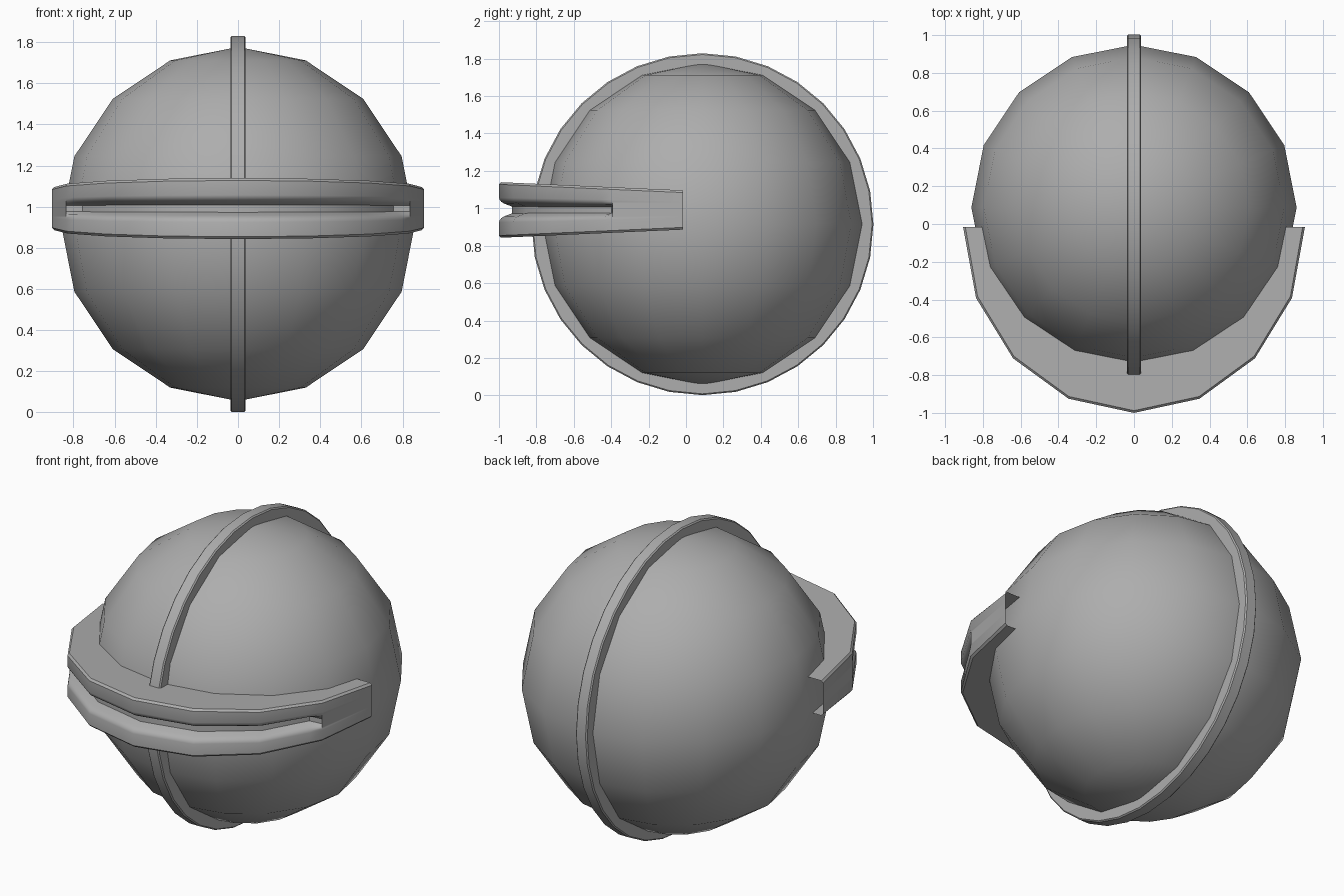
import bpy, bmesh, math

if "Cube" in bpy.data.objects:
    bpy.data.objects.remove(bpy.data.objects["Cube"])

CY, CZ = 0.088, 0.915          # centre of the ball

grey = bpy.data.materials.new("dark_grey")
grey.diffuse_color = (0.42, 0.42, 0.42, 1)
grey.use_nodes = True
grey.node_tree.nodes["Principled BSDF"].inputs["Base Color"].default_value = grey.diffuse_color


def finish(obj, angle=30):
    obj.data.materials.append(grey)
    bpy.ops.object.select_all(action='DESELECT')
    obj.select_set(True)
    bpy.context.view_layer.objects.active = obj
    bpy.ops.object.shade_smooth_by_angle(angle=math.radians(angle))


# Low-poly ball
bpy.ops.mesh.primitive_uv_sphere_add(segments=16, ring_count=8, radius=0.861,
                                     location=(0, CY, CZ + 0.001))
ball = bpy.context.object
ball.name = "ball"
finish(ball, 60)

# Thin upright rib running round the ball
bpy.ops.mesh.primitive_cylinder_add(vertices=32, radius=0.914, depth=0.075,
                                    location=(0, CY, CZ), rotation=(0, math.pi / 2, 0))
rib = bpy.context.object
rib.name = "vertical_rib"
bev = rib.modifiers.new("edge", 'BEVEL')
bev.width = 0.007
bev.segments = 1
bev.limit_method = 'ANGLE'
bev.angle_limit = math.radians(40)
finish(rib)


# Half-round front band with a groove, swept through stations
def plan(a, b, k):
    """Point on a half ellipse; k counts 22.5 degree steps, straight between."""
    i = math.floor(k)
    t = k - i
    p = [(a * math.cos(j * math.pi / 8), -0.015 - b * math.sin(j * math.pi / 8))
         for j in (i, i + 1)]
    return [p[0][n] * (1 - t) + p[1][n] * t for n in (0, 1)]


# Groove lip and wall: (inward depth, half height)
GROOVE = [(0, 0.066), (0.004, 0.054), (0.013, 0.043), (0.03, 0.033), (0.07, 0.018)]


def section(k, groove):
    xo, yo = plan(0.905, 0.985, k)
    xi, yi = plan(0.77, 0.62, k)
    run = math.hypot(xo - xi, yo - yi)
    # (inward distance, height); taller towards the front
    h = lambda d: 0.105 + 0.0445 * (-0.015 - yo - d * (yi - yo) / run)
    s = h(0) / 0.149
    half = [(run, h(run)), (0.012, h(0.012)), (0, h(0) - 0.012)]
    half += [(d * groove, z * s) for d, z in GROOVE]
    pts = half + [(d, -z) for d, z in reversed(half)]
    return [(xo + (xi - xo) * d / run, yo + (yi - yo) * d / run, 0.991 + z) for d, z in pts]


# The band is open at both ends and on the side buried in the ball
stations = [(0, 0), (1, 0), (1.2, 1)] + [(k, 1) for k in range(2, 7)] + [(6.8, 1), (7, 0), (8, 0)]
bm = bmesh.new()
loops = [[bm.verts.new(p) for p in section(k, g)] for k, g in stations]
for a, b in zip(loops, loops[1:]):
    for i in range(len(a) - 1):
        bm.faces.new((a[i], b[i], b[i + 1], a[i + 1]))
bm.normal_update()
if sum(f.normal.dot(f.calc_center_median()) for f in bm.faces if abs(f.normal.z) < 0.1) < 0:
    bmesh.ops.reverse_faces(bm, faces=bm.faces)
mesh = bpy.data.meshes.new("front_band")
bm.to_mesh(mesh)
bm.free()
band = bpy.data.objects.new("front_band", mesh)
bpy.context.collection.objects.link(band)
finish(band)
